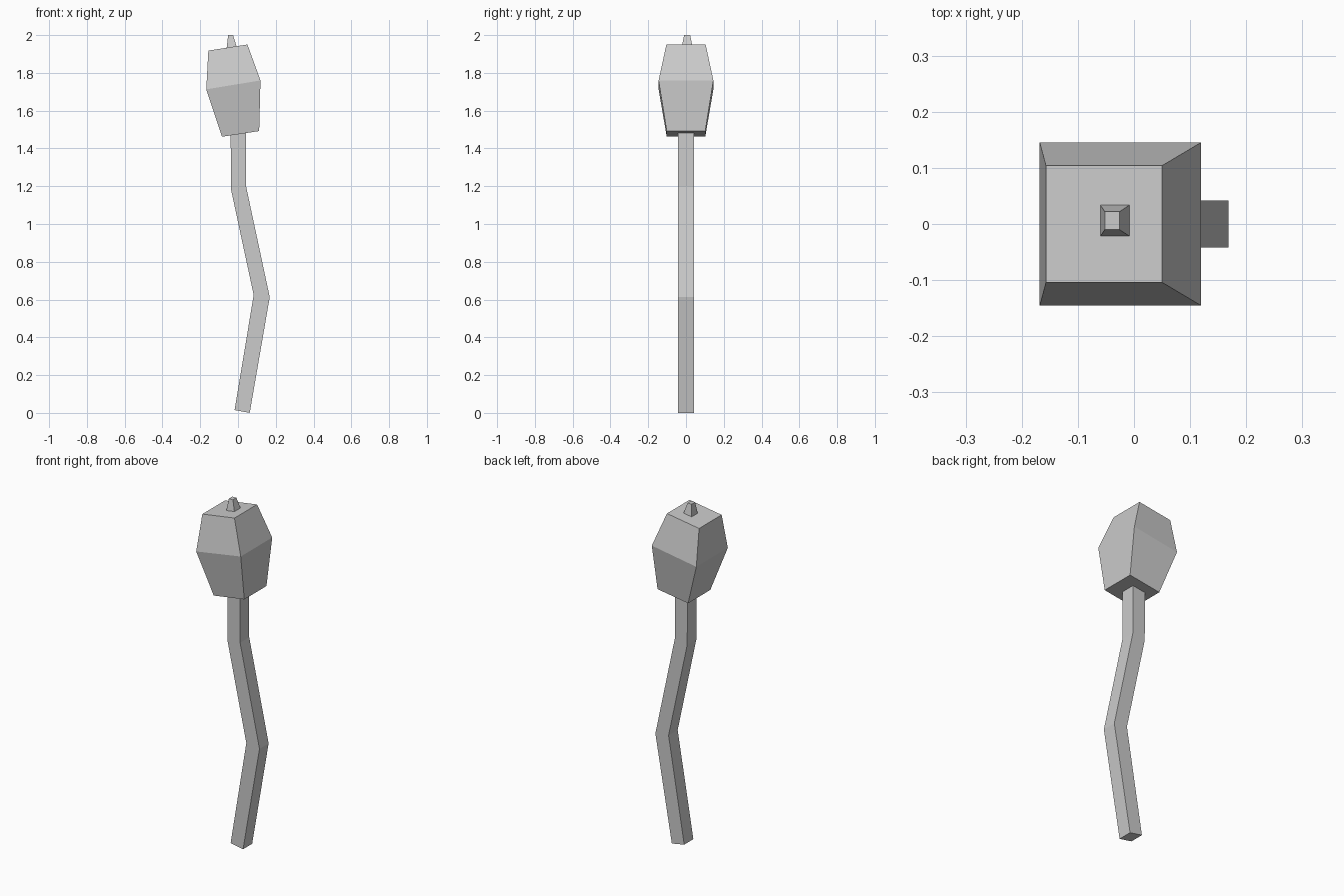
import bpy
import bmesh

cube = bpy.data.objects.get("Cube")
if cube:
    bpy.data.objects.remove(cube, do_unlink=True)

GREY = (0.6, 0.6, 0.6, 1.0)
grey = bpy.data.materials.new("plain grey")
grey.use_nodes = True
grey.diffuse_color = GREY
grey.node_tree.nodes["Principled BSDF"].inputs["Base Color"].default_value = GREY


def loft(name, rings, y=0.0):
    """Join four-sided rings, each (left x, left z, right x, right z, half depth)."""
    bm = bmesh.new()
    loops = []
    for x0, z0, x1, z1, d in rings:
        corners = [(x0, y - d, z0), (x1, y - d, z1), (x1, y + d, z1), (x0, y + d, z0)]
        loops.append([bm.verts.new(c) for c in corners])
    for low, high in zip(loops, loops[1:]):
        for i in range(4):
            j = (i + 1) % 4
            bm.faces.new((low[i], low[j], high[j], high[i]))
    bm.faces.new(loops[0][::-1])
    bm.faces.new(loops[-1])
    bmesh.ops.recalc_face_normals(bm, faces=bm.faces)
    mesh = bpy.data.meshes.new(name)
    bm.to_mesh(mesh)
    bm.free()
    mesh.materials.append(grey)
    obj = bpy.data.objects.new(name, mesh)
    bpy.context.scene.collection.objects.link(obj)
    return obj


# Crooked square stem, running up into the head
loft("stem", [
    (-0.018, 0.015, 0.062, 0.0, 0.042),
    (0.083, 0.624, 0.168, 0.613, 0.042),
    (-0.037, 1.183, 0.043, 1.198, 0.042),
    (-0.039, 1.50, 0.042, 1.50, 0.042),
])

# Tilted bud, widest at its middle
loft("head", [
    (-0.085, 1.462, 0.112, 1.492, 0.102),
    (-0.168, 1.713, 0.119, 1.76, 0.145),
    (-0.157, 1.918, 0.05, 1.95, 0.104),
])

# Small tapered nub on top
loft("tip", [
    (-0.061, 1.925, -0.006, 1.935, 0.029),
    (-0.052, 2.0, -0.026, 2.0, 0.016),
], y=0.006)
